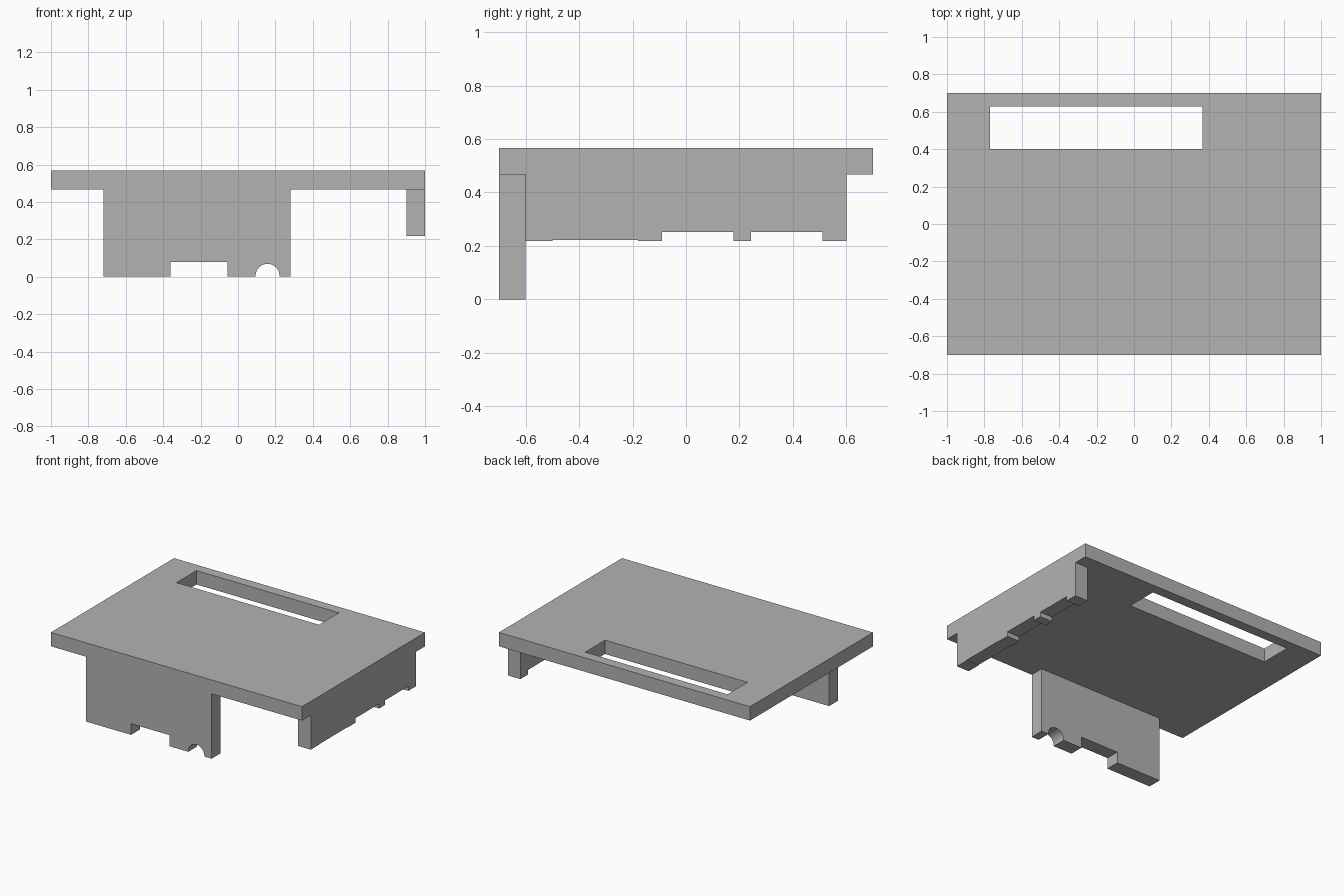
import bpy
import bmesh
import math
from mathutils import Vector

cube = bpy.data.objects.get("Cube")
if cube:
    bpy.data.objects.remove(cube, do_unlink=True)

PLATE_BOTTOM, PLATE_TOP = 0.467, 0.567
HALF_DEPTH = 0.7
WALL = 0.1

grey = bpy.data.materials.new("plain grey")
grey.use_nodes = True
colour = (0.45, 0.45, 0.45, 1)
grey.diffuse_color = colour
grey.node_tree.nodes["Principled BSDF"].inputs["Base Color"].default_value = colour


def prism(name, points, direction):
    """Extrude a flat outline along a direction into a closed solid."""
    bm = bmesh.new()
    face = bm.faces.new([bm.verts.new(p) for p in points])
    extruded = bmesh.ops.extrude_face_region(bm, geom=[face])["geom"]
    moved = [v for v in extruded if isinstance(v, bmesh.types.BMVert)]
    bmesh.ops.translate(bm, verts=moved, vec=Vector(direction))
    bmesh.ops.recalc_face_normals(bm, faces=bm.faces)
    mesh = bpy.data.meshes.new(name)
    bm.to_mesh(mesh)
    bm.free()
    mesh.materials.append(grey)
    obj = bpy.data.objects.new(name, mesh)
    bpy.context.collection.objects.link(obj)
    return obj


def rectangle(x0, x1, y0, y1, z):
    return [(x0, y0, z), (x1, y0, z), (x1, y1, z), (x0, y1, z)]


def notch(start, end, base, top):
    """Square cut in the lower edge of a panel."""
    return [(start, base), (start, top), (end, top), (end, base)]


# Top plate with a long slot near the back
plate = prism("top_plate", rectangle(-1, 1, -HALF_DEPTH, HALF_DEPTH, PLATE_BOTTOM),
              (0, 0, PLATE_TOP - PLATE_BOTTOM))
cutter = prism("slot_cutter", rectangle(-0.77, 0.365, 0.4, 0.627, PLATE_BOTTOM - 0.1),
               (0, 0, 0.4))
cutter.hide_render = True
slot = plate.modifiers.new("slot", "BOOLEAN")
slot.operation = "DIFFERENCE"
slot.solver = "EXACT"
slot.object = cutter
bpy.context.view_layer.objects.active = plate
bpy.ops.object.modifier_apply(modifier=slot.name)
bpy.data.objects.remove(cutter, do_unlink=True)

# Front panel: a square notch and a round notch in its lower edge
radius, steps = 0.064, 24
arc = [(0.158 - radius * math.cos(math.pi * i / steps),
        0.005 + radius * math.sin(math.pi * i / steps)) for i in range(steps + 1)]
outline = ([(-0.72, PLATE_BOTTOM), (-0.72, 0)] + notch(-0.362, -0.057, 0, 0.08)
           + [(arc[0][0], 0)] + arc + [(arc[-1][0], 0)]
           + [(0.28, 0), (0.28, PLATE_BOTTOM)])
front = prism("front_panel", [(x, -HALF_DEPTH, z) for x, z in outline], (0, WALL, 0))

# Side panel: one shallow and two deeper notches in its lower edge
base = 0.219
outline = ([(-0.6, PLATE_BOTTOM), (-0.6, base)]
           + notch(-0.5, -0.18, base, base + 0.003)
           + notch(-0.09, 0.178, base, 0.252)
           + notch(0.244, 0.51, base, 0.252)
           + [(0.6, base), (0.6, PLATE_BOTTOM)])
prism("side_panel", [(1 - WALL, y, z) for y, z in outline], (WALL, 0, 0))

# Smooth only the curved notch
for obj in (front,):
    bpy.ops.object.select_all(action="DESELECT")
    obj.select_set(True)
    bpy.context.view_layer.objects.active = obj
    bpy.ops.object.shade_smooth_by_angle(angle=math.radians(30))
